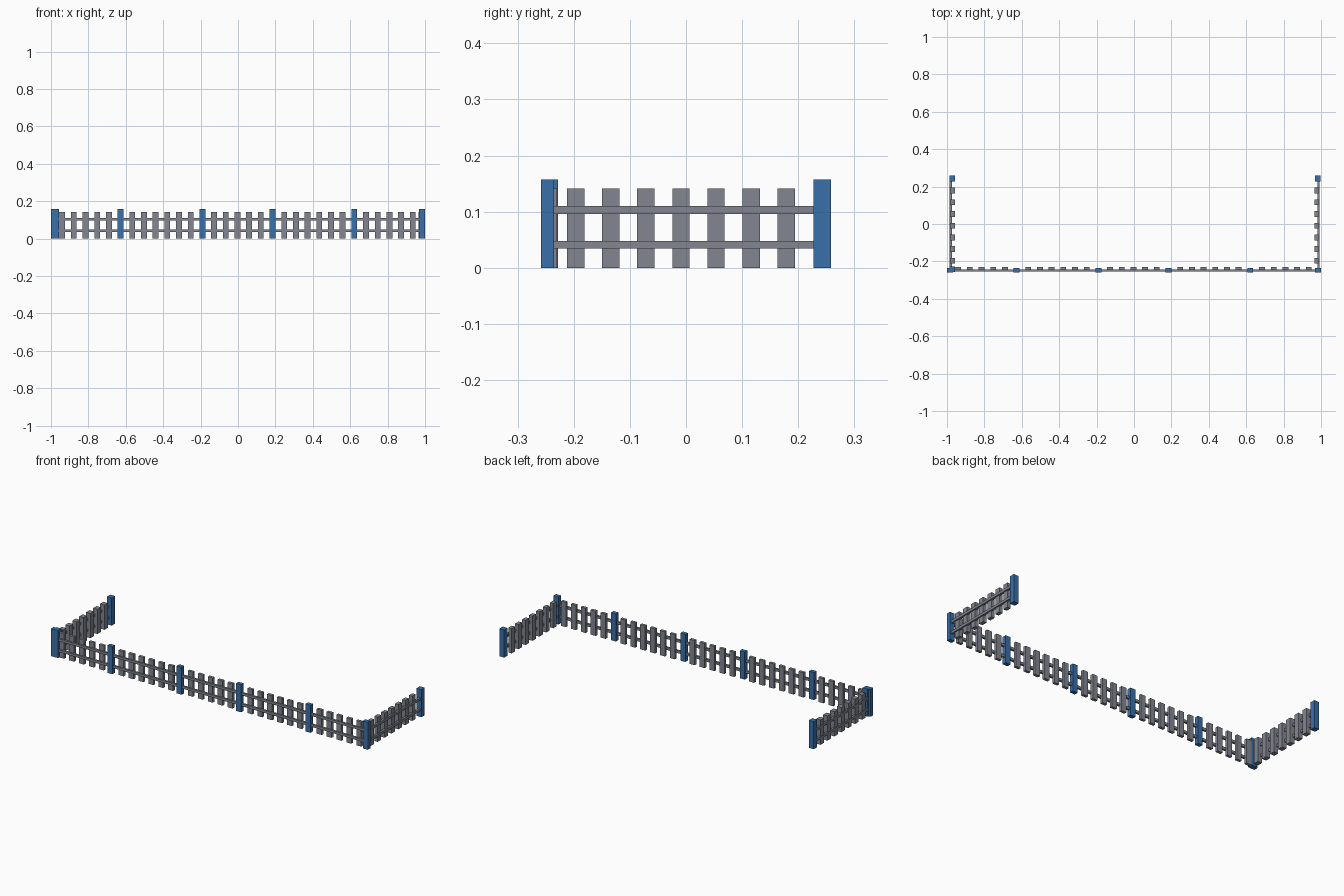
import bpy
import bmesh

if "Cube" in bpy.data.objects:
    bpy.data.objects.remove(bpy.data.objects["Cube"], do_unlink=True)


def material(name, rgb):
    m = bpy.data.materials.new(name)
    m.use_nodes = True
    m.diffuse_color = (*rgb, 1)
    m.node_tree.nodes["Principled BSDF"].inputs["Base Color"].default_value = (*rgb, 1)
    return m


GREY = material("slate grey", (0.225, 0.24, 0.28))
BLUE = material("post blue", (0.042, 0.16, 0.40))


def boxes(name, mat, bounds):
    """One object made of boxes, each given as (x range, y range, z range)."""
    bm = bmesh.new()
    for spans in bounds:
        verts = bmesh.ops.create_cube(bm, size=1)["verts"]
        for v in verts:
            for axis, (lo, hi) in enumerate(spans):
                v.co[axis] = hi if v.co[axis] > 0 else lo
    mesh = bpy.data.meshes.new(name)
    bm.to_mesh(mesh)
    bm.free()
    mesh.materials.append(mat)
    ob = bpy.data.objects.new(name, mesh)
    bpy.context.collection.objects.link(ob)


PITCH = 0.0625
HALF = 0.0155            # half width of pickets and posts
PICKET_Z = (0, 0.141)
POST_Z = (0, 0.157)
RAILS_Z = [(0.034, 0.048), (0.096, 0.110)]


def around(centre):
    return (centre - HALF, centre + HALF)


# Long front fence: pickets behind the rails, posts replacing some pickets
post_steps = (-10, -3, 3, 10)
front_y = (-0.246, -0.230)
front_post_y = (-0.258, -0.235)
boxes("front_pickets", GREY, [(around(-0.003 + k * PITCH), front_y, PICKET_Z)
                              for k in range(-15, 16) if k not in post_steps])
boxes("front_rails", GREY, [((-0.985, 0.985), (-0.254, -0.242), z) for z in RAILS_Z])
boxes("front_posts", BLUE, [(around(-0.003 + k * PITCH), front_post_y, POST_Z)
                            for k in post_steps])
boxes("front_corner_posts", BLUE, [((-1, -0.969), front_post_y, POST_Z),
                                   ((0.969, 1), front_post_y, POST_Z)])

# Short side fences, with the rails on the outer side
for side, picket_x, rail_x, post_x in (
        ("right", (-0.985, -0.958), (-0.987, -0.974), (-0.987, -0.956)),
        ("left", (0.965, 0.986), (0.980, 0.993), (0.967, 0.998))):
    boxes(side + "_pickets", GREY, [(picket_x, around(-0.009 + k * PITCH), PICKET_Z)
                                    for k in range(-3, 4)])
    boxes(side + "_rails", GREY, [(rail_x, (-0.236, 0.23), z) for z in RAILS_Z])
    boxes(side + "_end_post", BLUE, [(post_x, (0.227, 0.258), POST_Z)])

# Second post doubling the corner on the right
boxes("right_corner_post", BLUE, [((-0.987, -0.956), (-0.2575, -0.228), POST_Z)])
